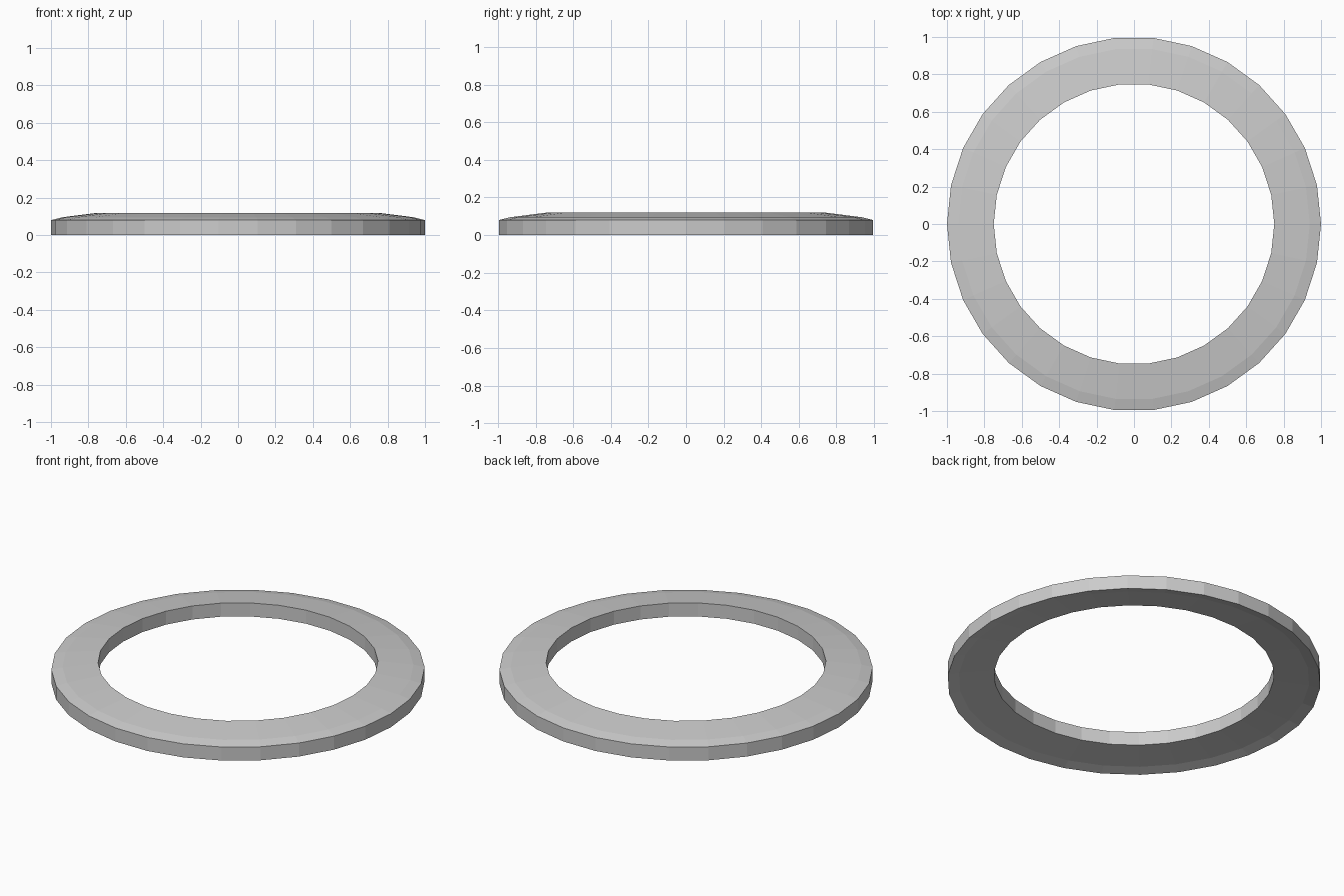
import bpy
import bmesh
import math
from mathutils import Matrix, Vector

cube = bpy.data.objects.get("Cube")
if cube:
    bpy.data.objects.remove(cube, do_unlink=True)

SIDES = 30
THICKNESS = 0.08

# Underside of the dished ring as (radius, height), from outer rim to hole
underside = [(1.0, 0.0), (0.94, 0.015), (0.75, 0.039)]
topside = [(r, z + THICKNESS) for r, z in reversed(underside)]
section = underside + topside


def lathe(name, profile, sides):
    """Revolve a closed section around z into a flat-shaded ring."""
    bm = bmesh.new()
    rings = []
    for i in range(sides):
        turn = Matrix.Rotation(math.tau * i / sides, 3, "Z")
        rings.append([bm.verts.new(turn @ Vector((r, 0, z))) for r, z in profile])
    for i, ring in enumerate(rings):
        following = rings[(i + 1) % sides]
        for j in range(len(profile)):
            k = (j + 1) % len(profile)
            bm.faces.new((ring[j], following[j], following[k], ring[k]))
    bmesh.ops.recalc_face_normals(bm, faces=bm.faces)
    mesh = bpy.data.meshes.new(name)
    bm.to_mesh(mesh)
    bm.free()
    obj = bpy.data.objects.new(name, mesh)
    bpy.context.collection.objects.link(obj)
    return obj


# Dished flat ring
lathe("dished_ring", section, SIDES)
